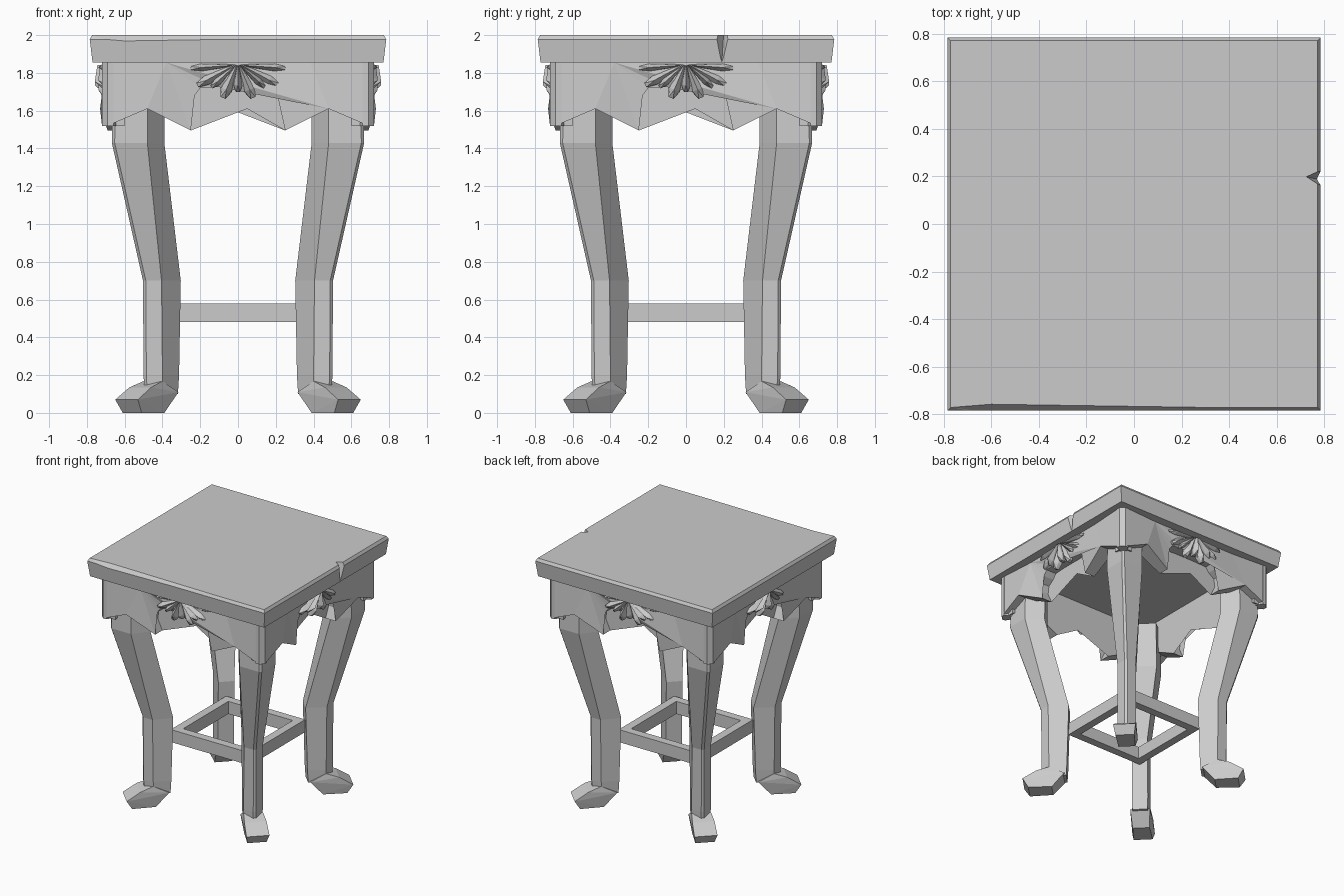
import bpy, bmesh, math
from mathutils import Matrix, Vector

cube = bpy.data.objects.get("Cube")
if cube:
    bpy.data.objects.remove(cube, do_unlink=True)

grey = bpy.data.materials.new("plain_grey")
grey.use_nodes = True
colour = (0.6, 0.6, 0.6, 1)
grey.diffuse_color = colour
grey.node_tree.nodes["Principled BSDF"].inputs["Base Color"].default_value = colour


def finish(bm, name, turns=0):
    """Turn the mesh about z by quarter turns and make it an object."""
    bmesh.ops.recalc_face_normals(bm, faces=bm.faces)
    bm.transform(Matrix.Rotation(turns * math.pi / 2, 4, 'Z'))
    mesh = bpy.data.meshes.new(name)
    bm.to_mesh(mesh)
    bm.free()
    mesh.materials.append(grey)
    obj = bpy.data.objects.new(name, mesh)
    bpy.context.collection.objects.link(obj)
    return obj


def loft(bm, rings):
    """Skin a closed solid through rings of equal length."""
    rows = [[bm.verts.new(p) for p in ring] for ring in rings]
    for a, b in zip(rows, rows[1:]):
        for i in range(len(a)):
            j = (i + 1) % len(a)
            bm.faces.new((a[i], a[j], b[j], b[i]))
    caps = [bm.faces.new(rows[0][::-1]), bm.faces.new(rows[-1])]
    bmesh.ops.triangulate(bm, faces=[f for f in caps if len(f.verts) > 6])


def hull(bm, points):
    verts = [bm.verts.new(p) for p in points]
    out = bmesh.ops.convex_hull(bm, input=verts)
    loose = [v for v in out["geom_interior"] if isinstance(v, bmesh.types.BMVert)]
    bmesh.ops.delete(bm, geom=loose, context='VERTS')


def square(h, z):
    return [(h, h, z), (-h, h, z), (-h, -h, z), (h, -h, z)]


# Seat slab with a narrow top chamfer
bm = bmesh.new()
loft(bm, [square(0.77, 1.855), square(0.785, 1.978), square(0.772, 2.0)])
seat = finish(bm, "seat")

# Split in the left edge and shallow chip on the front edge
cuts = {
    "seat_split_cutter": [(0.72, 0.2, 2.02), (0.83, 0.13, 2.02), (0.83, 0.25, 2.02),
                          (0.765, 0.19, 1.86), (0.83, 0.18, 1.86), (0.83, 0.2, 1.86)],
    "seat_chip_cutter": [(-0.79, -0.8, 1.985), (-0.6, -0.8, 1.95), (-0.53, -0.8, 1.975),
                         (0.75, -0.8, 1.985), (-0.79, -0.765, 2.01), (0.75, -0.77, 2.01),
                         (-0.6, -0.75, 2.01), (-0.79, -0.8, 2.01), (0.75, -0.8, 2.01)],
}
for name, points in cuts.items():
    bm = bmesh.new()
    hull(bm, points)
    cutter = finish(bm, name)
    cutter.hide_render = True
    cutter.hide_viewport = True
    cutter.display_type = 'WIRE'
    mod = seat.modifiers.new(name, 'BOOLEAN')
    mod.operation = 'DIFFERENCE'
    mod.solver = 'EXACT'
    mod.object = cutter


# Apron panel: x, z and distance out for the arch and for the corner bracket
arch = [(0.1, 1.725, 0.69), (0.2, 1.72, 0.69), (0.23, 1.68, 0.69), (0.28, 1.645, 0.69),
        (0.29, 1.58, 0.69), (0.25, 1.495, 0.69), (0.48, 1.61, 0.73), (0.38, 1.855, 0.70)]
bracket = [(0.48, 1.61, 0.73), (0.69, 1.52, 0.72), (0.69, 1.855, 0.72), (0.38, 1.855, 0.70)]
INSIDE = 0.6


def panel(bm, outline):
    loft(bm, [[(x, -out, z) for x, z, out in outline],
              [(x, -INSIDE, z) for x, z, out in outline]])


# Flower petal tips under the seat edge, and their half widths
petals = [(0.25, 1.825, 0.022), (0.215, 1.735, 0.028), (0.08, 1.668, 0.032)]
small_petals = [(0.0, 1.70, 0.026), (0.14, 1.725, 0.022)]


def petal(bm, tip, half, lift):
    root = Vector((tip[0] * 0.1, 0, 1.84))
    end = Vector((tip[0], 0, tip[1]))
    along = end - root
    side = along.normalized().cross(Vector((0, 1, 0))) * half
    wide = root + along * 0.75
    out = Vector((0, -lift, 0))
    base = Vector((0, -0.68, 0))
    points = []
    for s in (-1, 1):
        points += [root + side * s * 0.4, wide + side * s, end + side * s * 0.45]
        points += [wide + side * s * 0.85 + out * 0.6, end + side * s * 0.4 + out * 0.6]
    points += [root + out, wide + out * 1.2]
    hull(bm, [p + base for p in points])


for turn, place in enumerate(("front", "left", "back", "right")):
    bm = bmesh.new()
    panel(bm, arch + [(-x, z, o) for x, z, o in reversed(arch)])
    for s in (1, -1):
        panel(bm, [(s * x, z, o) for x, z, o in bracket])
    finish(bm, place + "_apron", turn)

    bm = bmesh.new()
    for x, z, half in petals:
        for s in (1, -1):
            petal(bm, (s * x, z), half, 0.05)
    for x, z, half in small_petals:
        for s in ((1, -1) if x else (1,)):
            petal(bm, (s * x, z), half, 0.065)
    finish(bm, place + "_flower", turn)

    # Stretcher bar, mitred into its neighbours
    bm = bmesh.new()
    loft(bm, [[(-0.35, -0.35, z), (0.35, -0.35, z), (0.285, -0.285, z), (-0.285, -0.285, z)]
              for z in (0.48, 0.58)])
    finish(bm, place + "_stretcher", turn)


# Leg section: outer corner with a thin chamfer, two faces, sloped inner sides
def leg_ring(z, outer, edge, inner):
    back = inner + (outer - edge) * 0.85
    half = [(outer, outer - 0.015), (outer, edge), (back, inner)]
    return [(x, -y, z) for x, y in half + [(y, x) for x, y in reversed(half)]]


leg_rings = [(0.1, 0.495, 0.4, 0.318), (0.2, 0.5, 0.4, 0.312), (0.7, 0.503, 0.405, 0.303),
             (1.43, 0.668, 0.48, 0.39), (1.8, 0.66, 0.48, 0.39)]
# Foot points on one side of the diagonal
foot = [(0.61, 0.51, 0), (0.48, 0.39, 0), (0.65, 0.53, 0.07), (0.575, 0.46, 0.135),
        (0.5, 0.4, 0.168), (0.42, 0.315, 0.11)]

for turn, place in enumerate(("front_left", "back_left", "back_right", "front_right")):
    bm = bmesh.new()
    loft(bm, [leg_ring(*r) for r in leg_rings])
    finish(bm, place + "_leg", turn)

    bm = bmesh.new()
    hull(bm, [(x, -y, z) for x, y, z in foot] + [(y, -x, z) for x, y, z in foot])
    finish(bm, place + "_foot", turn)

    # Chamfered block closing the apron corner
    bm = bmesh.new()
    loft(bm, [[(0.69, -0.72, z), (0.72, -0.69, z), (0.72, -0.66, z), (0.6, -0.6, z),
               (0.66, -0.72, z)] for z in (1.52, 1.855)])
    finish(bm, place + "_apron_corner", turn)
